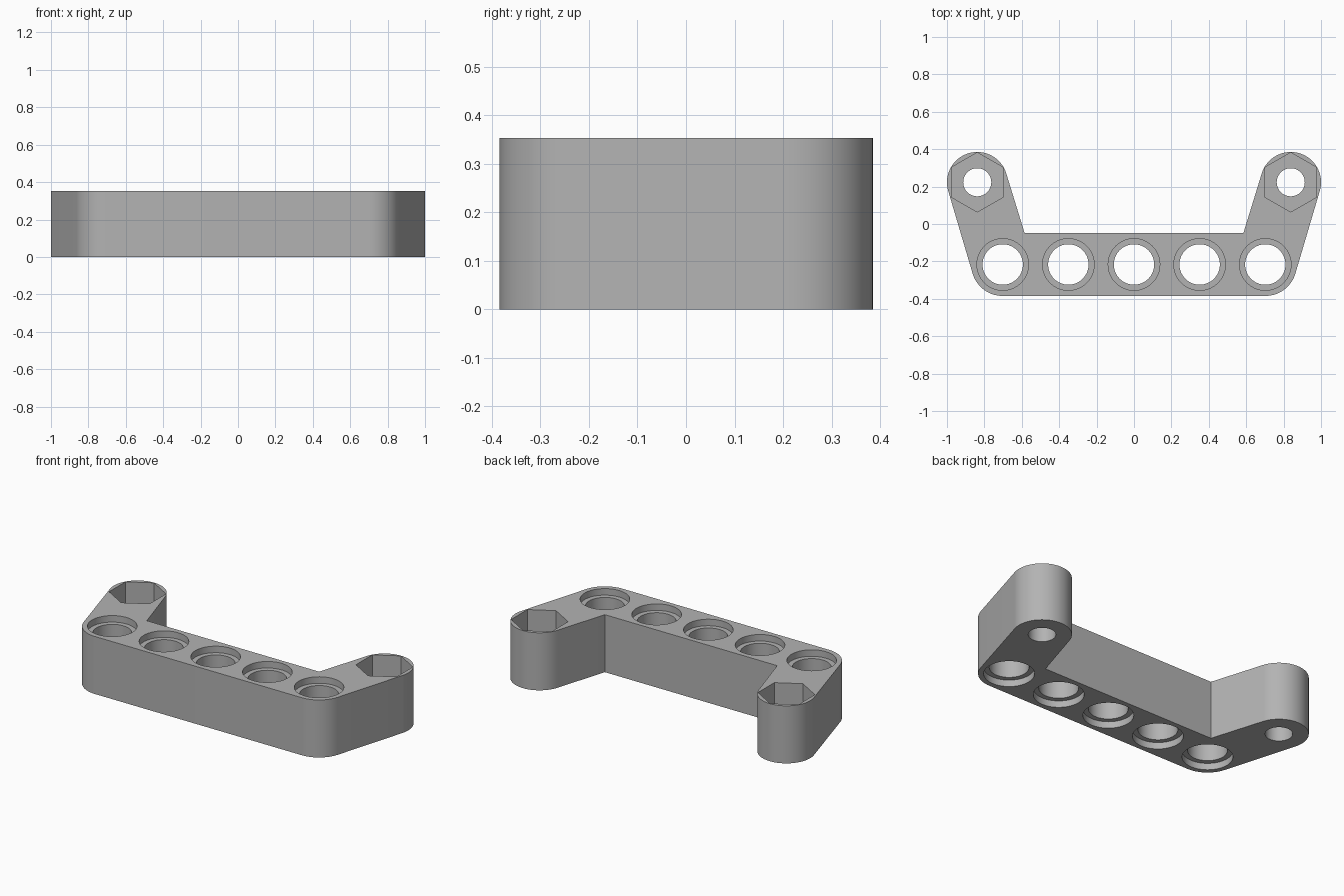
import bpy, bmesh
from math import cos, sin, radians, atan2, degrees
from mathutils import Matrix

if "Cube" in bpy.data.objects:
    bpy.data.objects.remove(bpy.data.objects["Cube"])

HEIGHT = 0.353
BAR_Y, BAR_R, PITCH = -0.2165, 0.168, 0.351
ARM_X, ARM_Y, ARM_R = 0.838, 0.223, 0.162
RECESS, NUT_DEPTH = 0.04, 0.18

grey = bpy.data.materials.new("plain grey")
grey.use_nodes = True
grey.diffuse_color = (0.45, 0.45, 0.45, 1)
grey.node_tree.nodes["Principled BSDF"].inputs["Base Color"].default_value = grey.diffuse_color


def arc(cx, cy, r, start, end, steps):
    angles = [radians(start + (end - start) * i / steps) for i in range(steps + 1)]
    return [(cx + r * cos(a), cy + r * sin(a)) for a in angles]


def make_object(name, bm):
    mesh = bpy.data.meshes.new(name)
    bmesh.ops.recalc_face_normals(bm, faces=bm.faces)
    bm.to_mesh(mesh)
    bm.free()
    mesh.materials.append(grey)
    obj = bpy.data.objects.new(name, mesh)
    bpy.context.collection.objects.link(obj)
    return obj


def cut(target, x, y, radius, bottom, top, sides=64, turn=0):
    """Subtract an upright prism from the target."""
    bm = bmesh.new()
    place = Matrix.Translation((x, y, (bottom + top) / 2)) @ Matrix.Rotation(radians(turn), 4, 'Z')
    bmesh.ops.create_cone(bm, cap_ends=True, segments=sides, radius1=radius,
                          radius2=radius, depth=top - bottom, matrix=place)
    cutter = make_object("cutter", bm)
    cutter.hide_render = True
    mod = target.modifiers.new("cut", 'BOOLEAN')
    mod.operation = 'DIFFERENCE'
    mod.solver = 'EXACT'
    mod.object = cutter
    bpy.context.view_layer.objects.active = target
    bpy.ops.object.modifier_apply(modifier=mod.name)
    bpy.data.objects.remove(cutter)


# Bracket outline: rounded bar ends, slanted arms with round tips, inner corners
lean = degrees(atan2(ARM_Y - BAR_Y, ARM_X - 2 * PITCH))
half = arc(2 * PITCH, BAR_Y, BAR_R, -90, lean - 90, 24)
half += arc(ARM_X, ARM_Y, ARM_R, lean - 90, lean + 90, 48)
half.append((0.585, BAR_Y + BAR_R))
outline = half + [(-x, y) for x, y in reversed(half)]

bm = bmesh.new()
base = bm.faces.new([bm.verts.new((x, y, 0)) for x, y in outline])
grown = bmesh.ops.extrude_face_region(bm, geom=[base])["geom"]
bmesh.ops.translate(bm, vec=(0, 0, HEIGHT),
                    verts=[v for v in grown if isinstance(v, bmesh.types.BMVert)])
bracket = make_object("bracket", bm)

# Five through holes with a shallow recess on both faces
for i in range(-2, 3):
    x = i * PITCH
    cut(bracket, x, BAR_Y, 0.108, -0.1, HEIGHT + 0.1)
    cut(bracket, x, BAR_Y, 0.138, HEIGHT - RECESS, HEIGHT + 0.1)
    cut(bracket, x, BAR_Y, 0.138, -0.1, RECESS)

# Arm tips: bolt hole with a hexagonal nut pocket on top
for side in (-1, 1):
    cut(bracket, side * ARM_X, ARM_Y, 0.075, -0.1, HEIGHT + 0.1)
    cut(bracket, side * ARM_X, ARM_Y, 0.159, HEIGHT - NUT_DEPTH, HEIGHT + 0.1, sides=6)

bpy.ops.object.select_all(action='DESELECT')
bracket.select_set(True)
bpy.context.view_layer.objects.active = bracket
bpy.ops.object.shade_smooth_by_angle(angle=radians(30))
